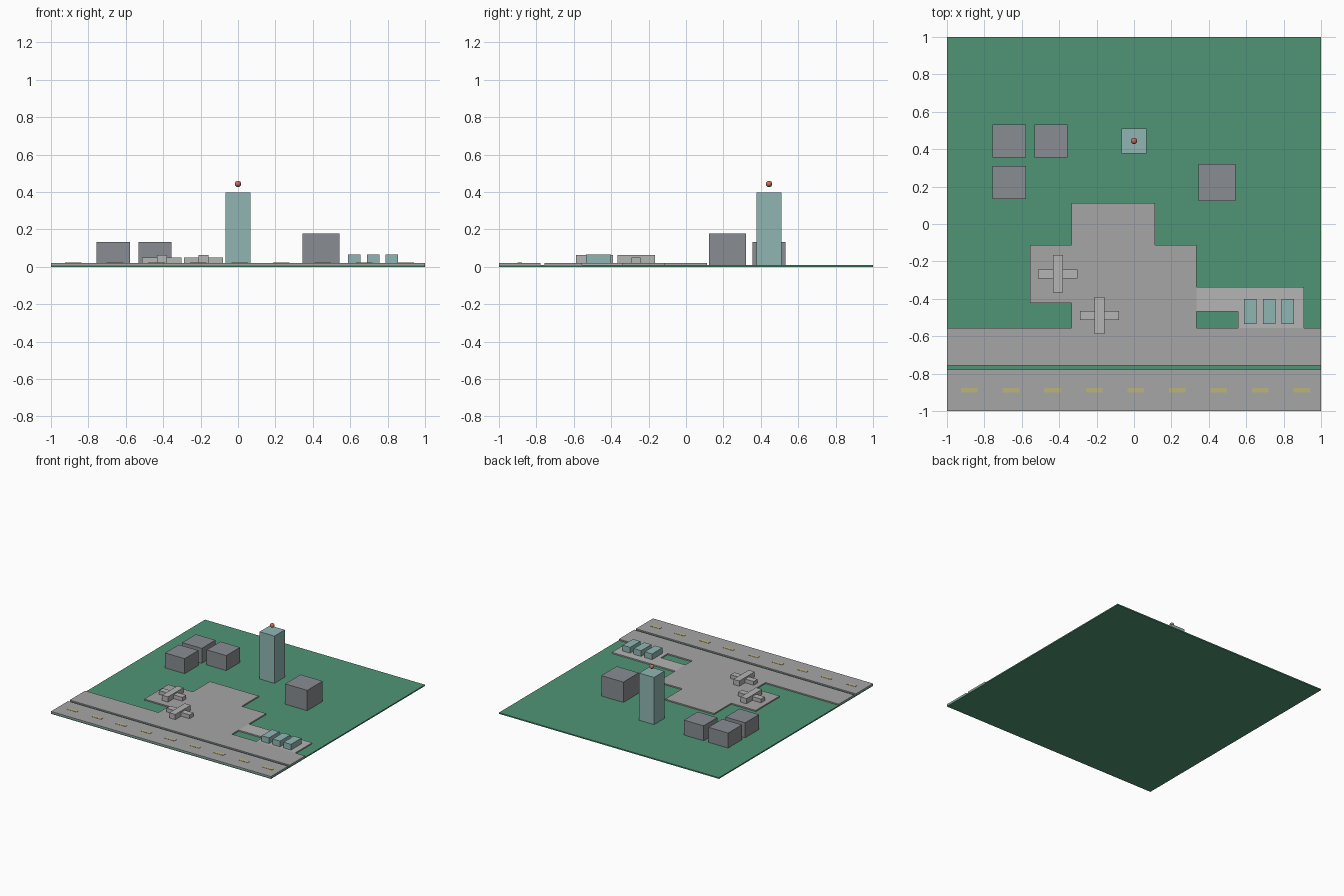
import bpy, bmesh

if "Cube" in bpy.data.objects:
    bpy.data.objects.remove(bpy.data.objects["Cube"])


def material(name, r, g, b):
    m = bpy.data.materials.new(name)
    m.diffuse_color = (r, g, b, 1)
    m.use_nodes = True
    m.node_tree.nodes["Principled BSDF"].inputs["Base Color"].default_value = m.diffuse_color
    return m


GRASS = material("grass_green", 0.08, 0.30, 0.18)
PAVING = material("paving_grey", 0.38, 0.38, 0.39)
LOT = material("lot_grey", 0.46, 0.46, 0.46)
WALL = material("wall_grey", 0.25, 0.27, 0.29)
TEAL = material("teal_glass", 0.28, 0.47, 0.45)
YELLOW = material("yellow_paint", 0.50, 0.46, 0.20)
RED = material("beacon_red", 0.60, 0.15, 0.10)

GROUND_TOP, PAVED_TOP = 0.01, 0.02


def prism(name, outline, z0, z1, mat=None):
    """Extrude a closed xy outline from z0 to z1."""
    bm = bmesh.new()
    face = bm.faces.new([bm.verts.new((x, y, z0)) for x, y in outline])
    up = bmesh.ops.extrude_face_region(bm, geom=[face], use_keep_orig=True)
    bmesh.ops.translate(bm, vec=(0, 0, z1 - z0),
                        verts=[v for v in up["geom"] if isinstance(v, bmesh.types.BMVert)])
    bmesh.ops.recalc_face_normals(bm, faces=bm.faces)
    mesh = bpy.data.meshes.new(name)
    bm.to_mesh(mesh)
    bm.free()
    ob = bpy.data.objects.new(name, mesh)
    bpy.context.collection.objects.link(ob)
    if mat:
        mesh.materials.append(mat)
    return ob


def box(name, cx, cy, w, d, z0, z1, mat=None):
    x, y = w / 2, d / 2
    return prism(name, [(cx - x, cy - y), (cx + x, cy - y), (cx + x, cy + y), (cx - x, cy + y)],
                 z0, z1, mat)


# Ground slab and runway
box("ground", 0, 0, 2, 2, 0, GROUND_TOP, GRASS)
box("runway", 0, -0.889, 2, 0.222, GROUND_TOP, PAVED_TOP, PAVING)

# Runway centre dashes
for i in range(9):
    box(f"runway_dash_{i + 1}", -0.88 + i * 0.2222, -0.889, 0.089, 0.026,
        PAVED_TOP, PAVED_TOP + 0.002, YELLOW)

# Taxiway with stepped apron behind it
prism("taxiway_and_apron", [
    (-1, -0.756), (1, -0.756), (1, -0.556), (0.333, -0.556), (0.333, -0.111),
    (0.111, -0.111), (0.111, 0.111), (-0.333, 0.111), (-0.333, -0.111),
    (-0.556, -0.111), (-0.556, -0.422), (-0.333, -0.422), (-0.333, -0.556), (-1, -0.556),
], GROUND_TOP, PAVED_TOP, PAVING)

# Parking lot and its link to the apron
prism("parking_lot", [
    (0.333, -0.467), (0.556, -0.467), (0.556, -0.556), (0.909, -0.556),
    (0.909, -0.336), (0.333, -0.336),
], GROUND_TOP, PAVED_TOP, LOT)

# Parked vehicles
for i in range(3):
    box(f"vehicle_{i + 1}", 0.622 + i * 0.1, -0.467, 0.067, 0.133, PAVED_TOP, 0.067, TEAL)

# Aircraft: fuselage crossed by a lower wing
for i, (x, y) in enumerate([(-0.407, -0.267), (-0.185, -0.489)]):
    box(f"aircraft_fuselage_{i + 1}", x, y, 0.054, 0.2, PAVED_TOP, 0.063, LOT)
    box(f"aircraft_wing_{i + 1}", x, y, 0.21, 0.049, PAVED_TOP, 0.051, LOT)

# Buildings
for i, (x, y) in enumerate([(-0.667, 0.444), (-0.444, 0.444), (-0.667, 0.222)]):
    box(f"hangar_{i + 1}", x, y, 0.178, 0.178, GROUND_TOP, 0.133, WALL)
box("terminal", 0.444, 0.222, 0.2, 0.2, GROUND_TOP, 0.177, WALL)

# Control tower with a beacon hovering above
box("control_tower", 0, 0.444, 0.135, 0.135, GROUND_TOP, 0.398, TEAL)
bpy.ops.mesh.primitive_uv_sphere_add(segments=16, ring_count=8, radius=0.017,
                                     location=(0, 0.444, 0.443))
beacon = bpy.context.object
beacon.name = "beacon"
beacon.data.materials.append(RED)
